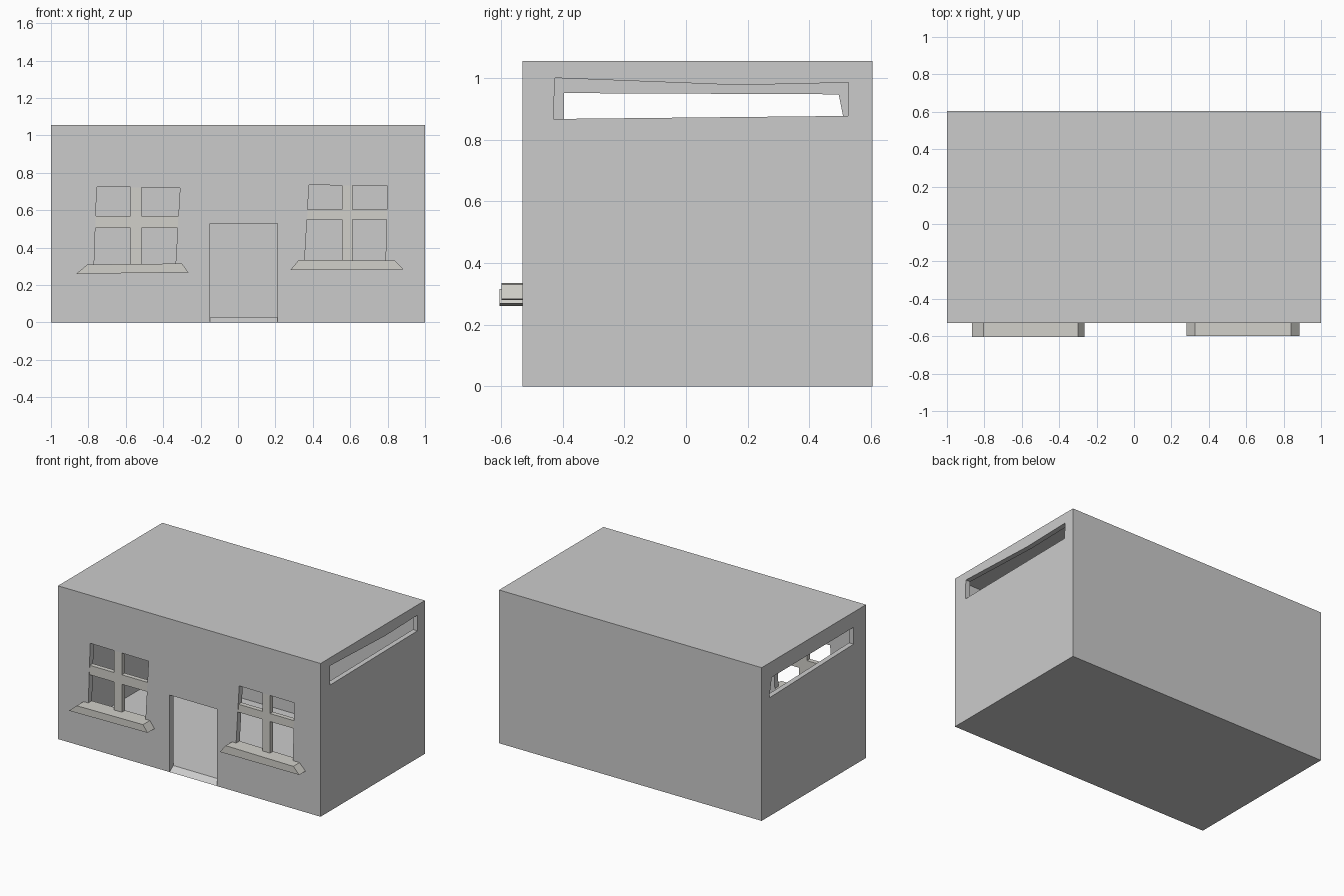
import bpy, bmesh

if "Cube" in bpy.data.objects:
    bpy.data.objects.remove(bpy.data.objects["Cube"])

FRONT, BACK, TOP = -0.53, 0.605, 1.055
INNER = -0.49


def prism(name, pts, axis, lo, hi):
    """Extrude a closed 2D outline along axis 'x' (points y,z) or 'y' (points x,z)."""
    def at(p, d):
        return (d, p[0], p[1]) if axis == 'x' else (p[0], d, p[1])
    bm = bmesh.new()
    a = [bm.verts.new(at(p, lo)) for p in pts]
    b = [bm.verts.new(at(p, hi)) for p in pts]
    bm.faces.new(a)
    bm.faces.new(b[::-1])
    n = len(pts)
    for i in range(n):
        j = (i + 1) % n
        bm.faces.new((a[j], a[i], b[i], b[j]))
    bmesh.ops.recalc_face_normals(bm, faces=bm.faces)
    me = bpy.data.meshes.new(name)
    bm.to_mesh(me)
    bm.free()
    ob = bpy.data.objects.new(name, me)
    bpy.context.collection.objects.link(ob)
    return ob


def rect(u0, u1, v0, v1):
    return [(u0, v0), (u1, v0), (u1, v1), (u0, v1)]


def cut(target, cutter):
    cutter.hide_render = True
    mod = target.modifiers.new("cut", 'BOOLEAN')
    mod.operation, mod.solver, mod.object = 'DIFFERENCE', 'EXACT', cutter
    bpy.context.view_layer.objects.active = target
    bpy.ops.object.modifier_apply(modifier=mod.name)
    bpy.data.objects.remove(cutter)


# hollow house shell with floor and flat roof
house = prism("house_walls", rect(-1, 1, 0, TOP), 'y', FRONT, BACK)
cut(house, prism("room_cutter", rect(-0.965, 0.965, 0.03, 1.022), 'y', INNER, BACK - 0.035))

# doorway, with a small ramp up to the floor
cut(house, prism("door_cutter", [(-0.61, -0.06), (-0.45, 0.06), (-0.45, 0.53), (-0.61, 0.53)],
                 'x', -0.15, 0.21))

# long slots high in the side walls
cut(house, prism("right_slot_cutter", [(-0.43, 0.867), (0.525, 0.877), (0.527, 0.985),
                                       (0.17, 0.977), (-0.425, 1.0)], 'x', 0.9, 1.1))
cut(house, prism("left_slot_cutter", [(-0.395, 0.835), (0.522, 0.815), (0.495, 0.947),
                                      (-0.395, 0.951)], 'x', -1.1, -0.9))

# windows: opening, cross bars and sill
trim = bpy.data.materials.new("trim")
trim.diffuse_color = (0.64, 0.63, 0.59, 1)
trim.use_nodes = True
trim.node_tree.nodes["Principled BSDF"].inputs["Base Color"].default_value = trim.diffuse_color
windows = {
    "left": dict(opening=[(-0.77, 0.29), (-0.335, 0.29), (-0.31, 0.72), (-0.755, 0.725)],
                 sill=[(-0.865, 0.26), (-0.265, 0.268), (-0.30, 0.315), (-0.805, 0.31)],
                 post=(-0.575, -0.516), rail=(0.505, 0.57), front=-0.605),
    "right": dict(opening=[(0.355, 0.31), (0.788, 0.31), (0.80, 0.73), (0.38, 0.735)],
                  sill=[(0.28, 0.28), (0.885, 0.283), (0.84, 0.33), (0.325, 0.335)],
                  post=(0.555, 0.612), rail=(0.55, 0.605), front=-0.598),
}
for side, w in windows.items():
    cut(house, prism("window_cutter", w["opening"], 'y', -0.6, -0.45))
    (a, b), (c, d) = w["post"], w["rail"]
    xs = [p[0] for p in w["opening"]]
    l, r = min(xs) - 0.005, max(xs) + 0.005
    lo, hi = w["opening"][0][1] + 0.01, w["opening"][2][1] + 0.01
    cross = [(a, lo), (b, lo), (b, c), (r, c), (r, d), (b, d),
             (b, hi), (a, hi), (a, d), (l, d), (l, c), (a, c)]
    bars = prism(side + "_window_bars", cross, 'y', FRONT + 0.004, INNER - 0.004)
    sill = prism(side + "_window_sill", w["sill"], 'y', w["front"], INNER - 0.002)
    for ob in (bars, sill):
        ob.data.materials.append(trim)
